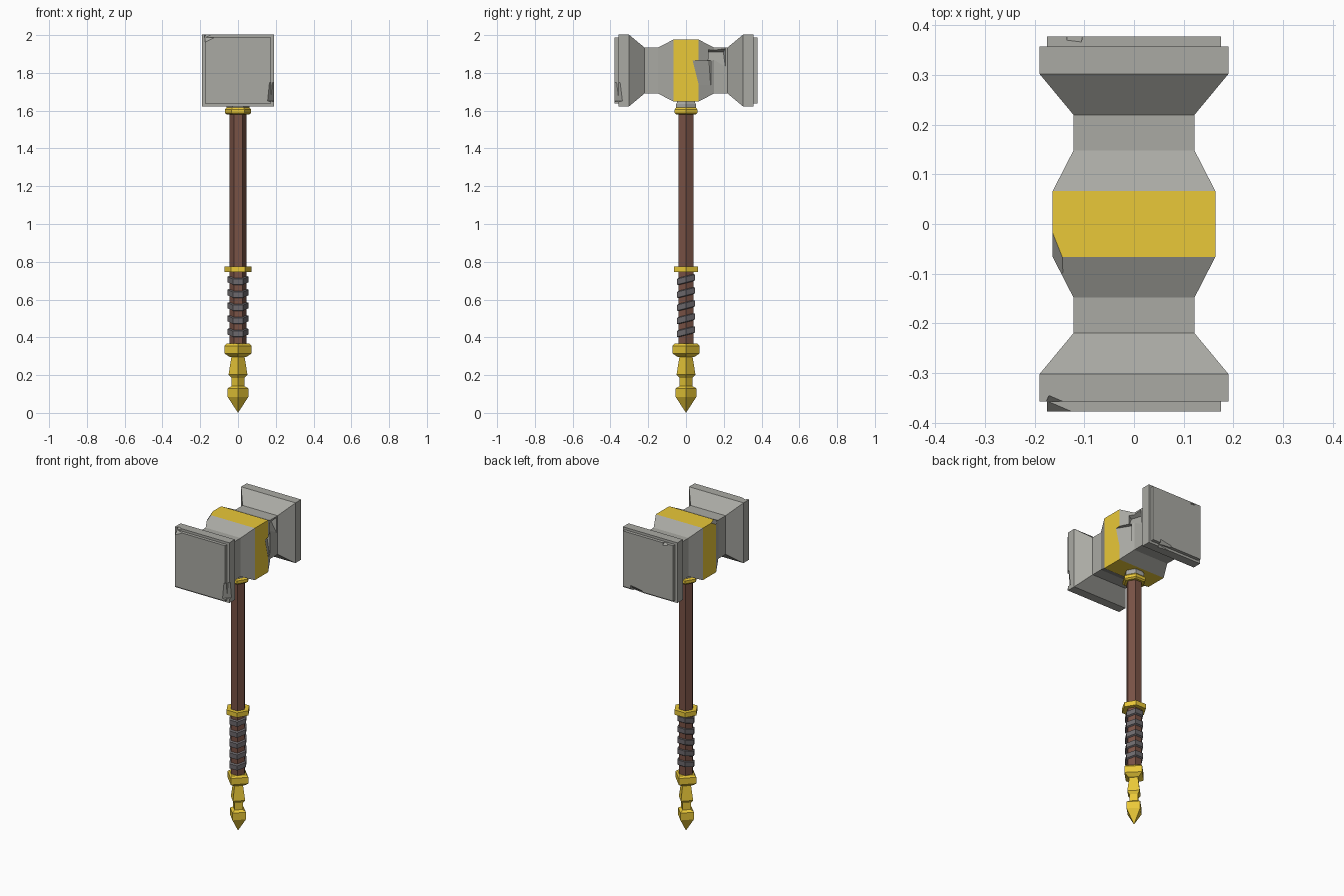
import bpy, bmesh
from math import pi, cos, sin, sqrt
from mathutils import Matrix, Vector

if "Cube" in bpy.data.objects:
    bpy.data.objects.remove(bpy.data.objects["Cube"])


def material(name, rgb):
    m = bpy.data.materials.new(name)
    m.diffuse_color = (*rgb, 1)
    m.use_nodes = True
    m.node_tree.nodes["Principled BSDF"].inputs["Base Color"].default_value = m.diffuse_color
    return m


GOLD = material("gold", (0.82, 0.58, 0.04))
WOOD = material("dark_wood", (0.19, 0.085, 0.06))
LEATHER = material("leather", (0.15, 0.14, 0.15))
STEEL = material("steel", (0.4, 0.4, 0.37))


def loft(name, profile, sides, mats, start=0.0, tilt=0.0, matrix=None, closed=False):
    """Flat-sided turned shape from (radius, z) points; tilt shears it along y."""
    bm = bmesh.new()
    rings = []
    for r, z in profile:
        ring = []
        for i in range(sides):
            a = start + 2 * pi * i / sides
            y = r * sin(a)
            ring.append(bm.verts.new((r * cos(a), y, z + tilt * y)))
        rings.append(ring)
    pairs = list(zip(rings, rings[1:])) + ([(rings[-1], rings[0])] if closed else [])
    for k, (lo, hi) in enumerate(pairs):
        for i in range(sides):
            j = (i + 1) % sides
            f = bm.faces.new((lo[i], lo[j], hi[j], hi[i]))
            f.material_index = 1 if len(mats) > 1 and k == len(pairs) // 2 else 0
    if not closed:
        bm.faces.new(rings[0][::-1])
        bm.faces.new(rings[-1])
    bmesh.ops.remove_doubles(bm, verts=bm.verts, dist=1e-5)
    bmesh.ops.recalc_face_normals(bm, faces=bm.faces)
    if matrix:
        bm.transform(matrix)
    me = bpy.data.meshes.new(name)
    bm.to_mesh(me)
    bm.free()
    for m in mats:
        me.materials.append(m)
    ob = bpy.data.objects.new(name, me)
    bpy.context.collection.objects.link(ob)
    return ob


# Hammer head: mirrored square profile along y, gold band in the middle
half = [(0.175, 0.378), (0.175, 0.358), (0.19, 0.358), (0.19, 0.302),
        (0.122, 0.22), (0.122, 0.148), (0.164, 0.066)]
full = [(r, -y) for r, y in half] + half[::-1]
head = loft("hammer_head", [(r * sqrt(2), y) for r, y in full], 4, [STEEL, GOLD], pi / 4,
            matrix=Matrix.Translation((0, 0, 1.8125)) @ Matrix.Rotation(-pi / 2, 4, 'X'))

# Battle chips: each cutter shaves the head with one flat plane
chips = [((0.153, 0.07, 1.80), (1, 0.6, 0.15), 0.13),
         ((0.118, 0.16, 1.87), (1, 0.3, 0.5), 0.09),
         ((-0.157, -0.055, 1.965), (-1, -0.4, 0.7), 0.09),
         ((-0.15, -0.372, 1.982), (-0.3, -0.7, 0.6), 0.06),
         ((0.168, -0.37, 1.70), (1, -0.8, -0.1), 0.10),
         ((-0.12, 0.374, 1.98), (0.1, 0.8, 0.6), 0.03),
         ((0.08, 0.372, 1.645), (0.1, 0.7, -0.6), 0.08)]
for n, (loc, direction, size) in enumerate(chips):
    d = Vector(direction).normalized()
    bm = bmesh.new()
    bmesh.ops.create_cube(bm, size=size)
    bm.transform(Matrix.Translation(Vector(loc) + d * size / 2)
                 @ d.to_track_quat('Z', 'Y').to_matrix().to_4x4())
    me = bpy.data.meshes.new(f"chip_cutter_{n}")
    bm.to_mesh(me)
    bm.free()
    me.materials.append(STEEL)
    cutter = bpy.data.objects.new(f"chip_cutter_{n}", me)
    bpy.context.collection.objects.link(cutter)
    cutter.hide_render = True
    cutter.hide_set(True)
    mod = head.modifiers.new(f"chip_{n}", 'BOOLEAN')
    mod.operation, mod.solver, mod.object = 'DIFFERENCE', 'EXACT', cutter

# Hexagonal shaft with collars
loft("shaft", [(0.045, 0.34), (0.045, 1.63)], 6, [WOOD])
loft("head_socket", [(0.06, 1.61), (0.06, 1.635), (0.05, 1.655)], 6, [STEEL])
loft("upper_collar", [(0.06, 1.58), (0.07, 1.588), (0.07, 1.606), (0.06, 1.616)], 6, [GOLD])
loft("grip_collar", [(0.072, 0.745), (0.072, 0.775)], 6, [GOLD])

# Tilted leather bands around the grip
for i in range(5):
    z = 0.43 + 0.069 * i
    loft(f"grip_wrap_{i}", [(0.042, z - 0.02), (0.055, z - 0.015),
                            (0.055, z + 0.015), (0.042, z + 0.02)],
         6, [LEATHER], tilt=0.25, closed=True)

# Four-sided pommel with a pointed tip
loft("pommel", [(0.0, 0.0), (0.055, 0.085), (0.055, 0.13), (0.034, 0.142), (0.034, 0.185),
                (0.05, 0.203), (0.035, 0.295), (0.045, 0.297), (0.072, 0.315),
                (0.072, 0.355), (0.06, 0.367)], 4, [GOLD])
